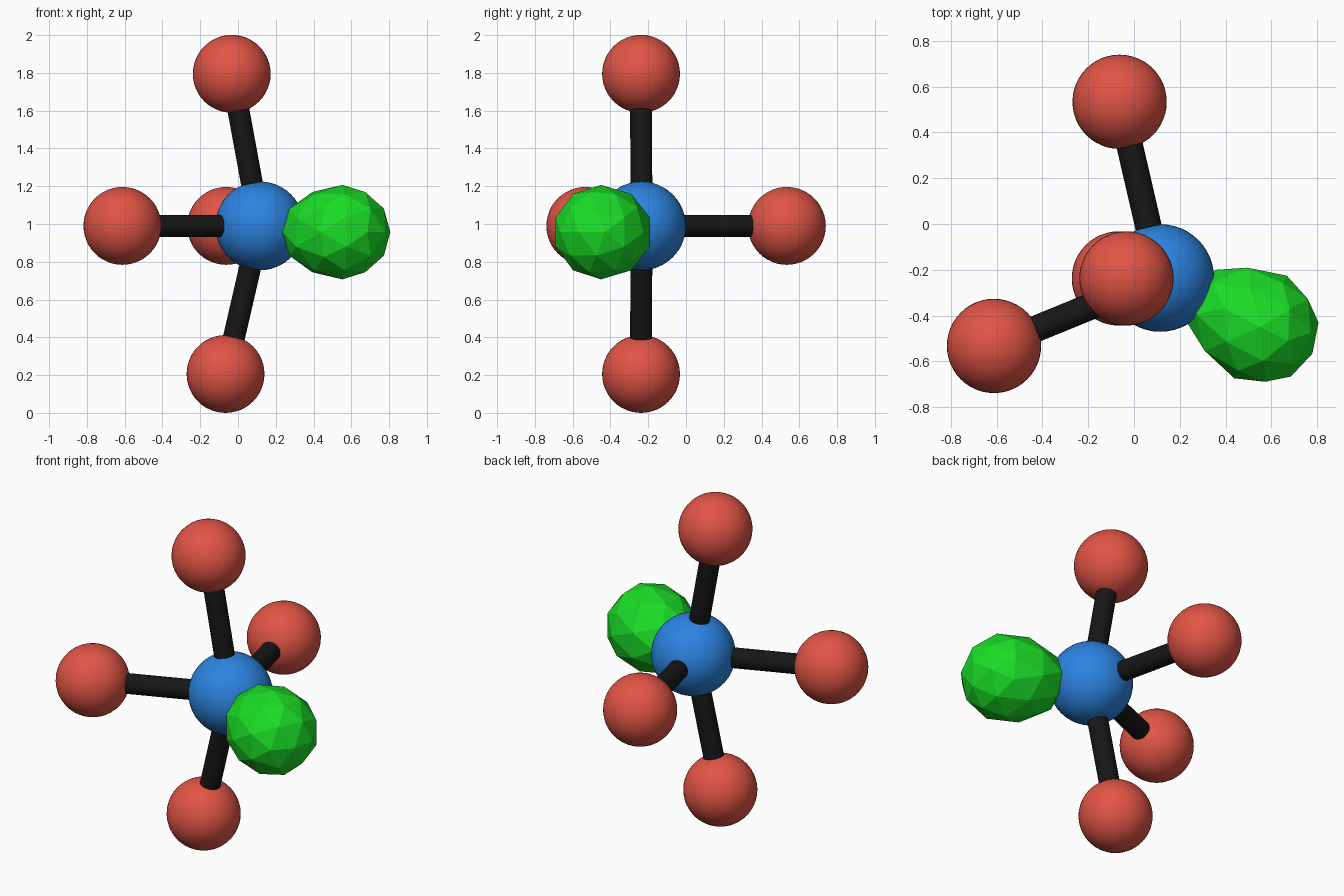
import bpy, bmesh, math
from mathutils import Vector, Matrix

if "Cube" in bpy.data.objects:
    bpy.data.objects.remove(bpy.data.objects["Cube"])


def material(name, color):
    m = bpy.data.materials.new(name)
    m.diffuse_color = (*color, 1)
    m.use_nodes = True
    m.node_tree.nodes["Principled BSDF"].inputs["Base Color"].default_value = m.diffuse_color
    return m


RED = material("red", (0.75, 0.09, 0.06))
BLUE = material("blue", (0.025, 0.23, 0.75))
BLACK = material("black", (0.008, 0.008, 0.008))
GREEN = material("green", (0.01, 0.72, 0.02))


def add_object(name, bm, mat, smooth=True):
    for f in bm.faces:
        f.smooth = smooth
    me = bpy.data.meshes.new(name)
    bm.to_mesh(me)
    bm.free()
    me.materials.append(mat)
    ob = bpy.data.objects.new(name, me)
    bpy.context.collection.objects.link(ob)
    return ob


def ball(name, center, radius, mat):
    bm = bmesh.new()
    bmesh.ops.create_uvsphere(bm, u_segments=48, v_segments=24, radius=radius,
                              matrix=Matrix.Translation(center))
    add_object(name, bm, mat)


def rod(name, a, b, radius):
    d = b - a
    bm = bmesh.new()
    bmesh.ops.create_cone(
        bm, cap_ends=True, segments=32, radius1=radius, radius2=radius, depth=d.length,
        matrix=Matrix.Translation((a + b) / 2) @ d.to_track_quat('Z', 'Y').to_matrix().to_4x4())
    ob = add_object(name, bm, BLACK)
    for p in ob.data.polygons:
        p.use_smooth = len(p.vertices) == 4


# Central ball
center = Vector((0.115, -0.236, 0.99))
ball("central_ball", center, 0.235, BLUE)

# Outer balls, each joined to the centre by a rod
outer = {
    "top": (-0.033, -0.238, 1.795),
    "bottom": (-0.066, -0.238, 0.206),
    "left": (-0.612, -0.533, 0.99),
    "back": (-0.063, 0.534, 0.99),
}
for side, pos in outer.items():
    pos = Vector(pos)
    ball(side + "_ball", pos, 0.206, RED)
    rod(side + "_rod", center, pos, 0.058)

# Faceted lobe: icosphere with a level edge at each end, drawn out towards the centre
bm = bmesh.new()
bmesh.ops.create_icosphere(bm, subdivisions=2, radius=1,
                           matrix=Matrix.Rotation(math.atan2(0.8507, 0.5257), 4, 'Y'))
for v in bm.verts:
    v.co.x *= 0.252
    v.co.z *= 0.25
    v.co.y *= 0.255 if v.co.y > 0 else 0.34
heading = math.atan2(-0.455, 0.89) - math.pi / 2
bm.transform(Matrix.Translation((0.553, -0.45, 0.957)) @ Matrix.Rotation(heading, 4, 'Z'))
add_object("lobe", bm, GREEN, smooth=False)
